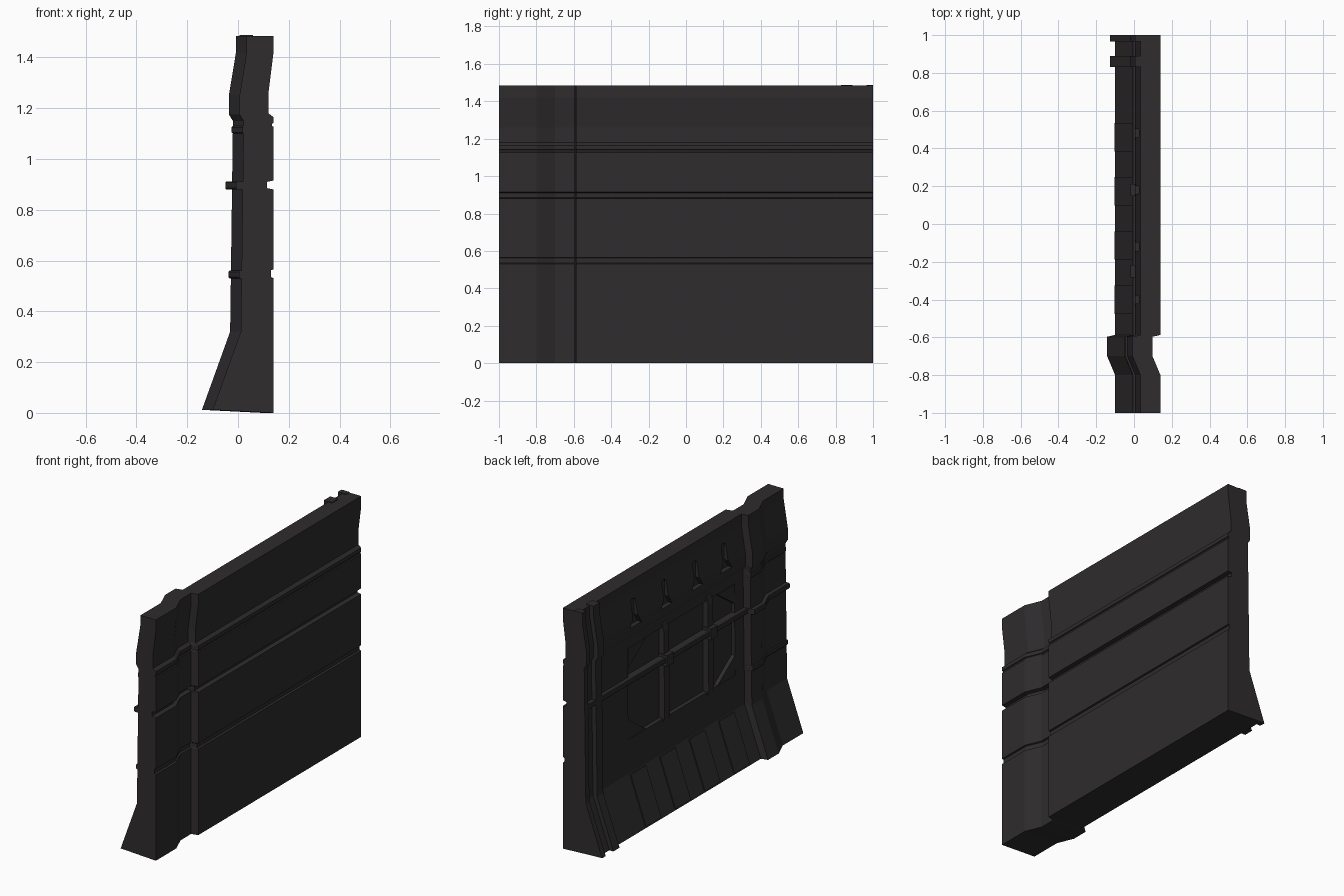
import bpy, bmesh

if "Cube" in bpy.data.objects:
    bpy.data.objects.remove(bpy.data.objects["Cube"])

mat = bpy.data.materials.new("dark_concrete")
mat.diffuse_color = (0.028, 0.025, 0.027, 1)
mat.use_nodes = True
mat.node_tree.nodes["Principled BSDF"].inputs["Base Color"].default_value = mat.diffuse_color


def finish(name, bm):
    bmesh.ops.recalc_face_normals(bm, faces=bm.faces[:])
    me = bpy.data.meshes.new(name)
    bm.to_mesh(me)
    bm.free()
    ob = bpy.data.objects.new(name, me)
    me.materials.append(mat)
    bpy.context.collection.objects.link(ob)
    return ob


def loft(name, profile, stations):
    """Sweep an (x, z) profile along (y, x shift) stations."""
    bm = bmesh.new()
    rings = [[bm.verts.new((x + s, y, z)) for x, z in profile] for y, s in stations]
    n = len(profile)
    for a, b in zip(rings, rings[1:]):
        for i in range(n):
            j = (i + 1) % n
            bm.faces.new((a[i], a[j], b[j], b[i]))
    bm.faces.new(rings[0])
    bm.faces.new(rings[-1])
    return finish(name, bm)


def prism(name, outline, x0, x1):
    """Extrude a (y, z) outline between two x positions."""
    bm = bmesh.new()
    a = [bm.verts.new((x0, y, z)) for y, z in outline]
    b = [bm.verts.new((x1, y, z)) for y, z in outline]
    bm.faces.new(a)
    bm.faces.new(b)
    for i in range(len(a)):
        j = (i + 1) % len(a)
        bm.faces.new((a[i], a[j], b[j], b[i]))
    return finish(name, bm)


def rect(y0, y1, z0, z1):
    return [(y0, z0), (y1, z0), (y1, z1), (y0, z1)]


def cut(target, cutter):
    cutter.hide_render = True
    m = target.modifiers.new("cut", "BOOLEAN")
    m.object, m.operation, m.solver = cutter, "DIFFERENCE", "EXACT"
    bpy.context.view_layer.objects.active = target
    bpy.ops.object.modifier_apply(modifier=m.name)
    bpy.data.objects.remove(cutter)


# Wall body: battered base, thin middle, kinked top, grooves on the rear face
front = [(-0.10, 0.012), (0.011, 0.32), (0.022, 1.15), (0.006, 1.175),
         (0.006, 1.25), (0.034, 1.42), (0.034, 1.484)]
rear = [(0.14, 1.484), (0.14, 1.42), (0.12, 1.26), (0.12, 1.18), (0.14, 1.165),
        (0.14, 1.142), (0.134, 1.139), (0.134, 1.13), (0.14, 1.127),
        (0.14, 0.915), (0.115, 0.91), (0.115, 0.885), (0.14, 0.88),
        (0.14, 0.565), (0.13, 0.562), (0.13, 0.535), (0.14, 0.53), (0.14, 0.0)]
pilaster = [(-1, 0), (-0.8, 0), (-0.7, -0.042), (-0.597, -0.042), (-0.587, 0)]
full = pilaster + [(1, 0)]
wall = loft("wall_body", front + rear, full)

# Sunken panel and firing slits with flared sills
cut(wall, prism("panel_cutter", rect(-0.50, 0.54, 0.53, 1.09), -0.1, 0.04))
for y in (0.48, 0.18, -0.12, -0.40):
    slit = [(y - 0.055, 1.215), (y + 0.055, 1.215), (y + 0.022, 1.27),
            (y + 0.022, 1.36), (y + 0.01, 1.375), (y - 0.01, 1.375),
            (y - 0.022, 1.36), (y - 0.022, 1.27)]
    cut(wall, prism("slit_cutter", slit, -0.1, 0.035))


# Horizontal bands on the outer face
def band(name, x, z0, z1, stations):
    loft(name, [(0.06, z0), (x + 0.004, z0), (x, z0 + 0.005), (x, z1 - 0.005),
                (x + 0.004, z1), (0.06, z1)], stations)


band("middle_band", -0.008, 0.88, 0.912, full)
band("lower_band", 0.004, 0.53, 0.56, pilaster)
band("upper_band", 0.017, 1.10, 1.13, pilaster)

# Vertical ribs at the far end
rib = [(x - 0.028, z) for x, z in front[:-1]] + [(0.006, 1.488), (0.06, 1.488), (0.06, 0.012)]
for y0, y1 in ((0.83, 0.89), (0.965, 1.0)):
    loft("end_rib", rib, [(y0, 0), (y1, 0)])

# Slats on the battered base
slat = [(-0.103, 0.022), (0.002, 0.315), (0.02, 0.31), (-0.08, 0.022)]
for i in range(4):
    y = 0.46 - 0.287 * i
    loft("base_slat", slat, [(y - 0.075, 0), (y + 0.075, 0)])

# Posts dividing the panel, with clamps at the band crossings
for y in (0.18, -0.25):
    loft("panel_post", [(0.045, 0.50), (0.015, 0.50), (0.002, 0.54), (0.008, 1.07),
                        (0.02, 1.12), (0.045, 1.12)], [(y - 0.025, 0), (y + 0.025, 0)])
    prism("post_clamp", rect(y - 0.032, y + 0.032, 0.86, 0.93), -0.018, 0.04)

# Corner gussets inside the panel
for y, d in ((0.54, -1), (-0.50, 1)):
    for z, u in ((0.53, 1), (1.09, -1)):
        prism("corner_gusset", [(y, z), (y + d * 0.17, z), (y, z + u * 0.12)], 0.016, 0.045)
